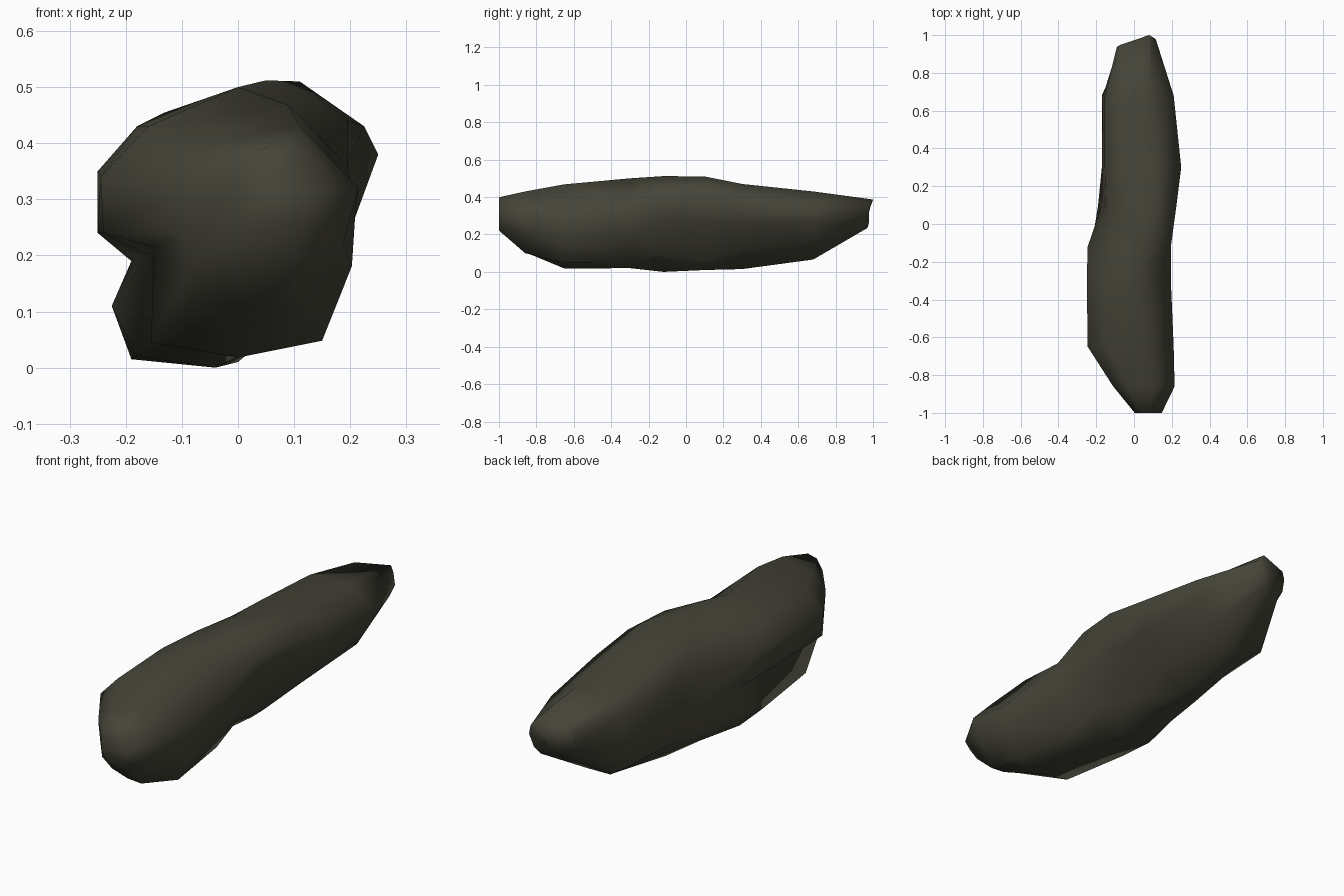
import bpy, bmesh
from math import sin, cos, radians

if "Cube" in bpy.data.objects:
    bpy.data.objects.remove(bpy.data.objects["Cube"])

# Cross-sections along y: nine (x, z) points from lower left, clockwise seen from the front
SECTIONS = [
    (-.86, [(-.04, .13), (-.09, .17), (-.10, .24), (-.11, .33), (-.04, .40), (.11, .43), (.215, .32), (.11, .10), (.04, .105)]),
    (-.65, [(-.155, .045), (-.15, .215), (-.24, .24), (-.245, .34), (-.16, .43), (.09, .468), (.21, .29), (.15, .048), (.00, .018)]),
    (-.30, [(-.18, .02), (-.16, .20), (-.25, .24), (-.25, .35), (-.18, .43), (.00, .50), (.195, .36), (.10, .05), (.00, .02)]),
    (-.12, [(-.19, .015), (-.225, .11), (-.19, .19), (-.245, .32), (-.13, .455), (.05, .512), (.195, .44), (.08, .10), (-.04, .0)]),
    (.10, [(-.14, .015), (-.19, .10), (-.17, .20), (-.15, .34), (-.10, .45), (.11, .51), (.225, .43), (.06, .06), (.00, .01)]),
    (.30, [(-.11, .015), (-.17, .10), (-.17, .22), (-.155, .36), (-.09, .45), (.12, .47), (.25, .38), (.11, .12), (-.02, .015)]),
    (.68, [(-.09, .068), (-.17, .12), (-.165, .24), (-.155, .36), (-.11, .415), (.08, .43), (.21, .35), (.13, .16), (.02, .066)]),
]
# Slanted rear end
REAR = [(0, .25), (-.06, .26), (-.085, .29), (-.09, .35), (-.07, .38), (.08, .387), (.10, .36), (.09, .26), (.06, .235)]


def side_fill(pts):
    """Add a point on the right side, so that it bulges the way the outline does."""
    (x0, z0), (x1, z1) = pts[6], pts[7]
    return pts[:7] + [(x0 * .55 + x1 * .45 + .02, z0 * .55 + z1 * .45)] + pts[7:]


# Front end: a small oval
angles = [radians(240 - 40 * i) for i in range(9)]
front = [(.067 + .067 * cos(a), .31 + .09 * sin(a)) for a in angles]
profiles = [(-1.0, front)] + SECTIONS + [(1.0, REAR)]

# Rock body: loft through the sections
bm = bmesh.new()
rings = []
for y, pts in profiles:
    ring = []
    for x, z in side_fill(pts):
        slant = .33 * abs(x - .08) + .15 * (.387 - z) if y == 1.0 else 0
        ring.append(bm.verts.new((x, y - slant, z)))
    rings.append(ring)
n = len(rings[0])
for a, b in zip(rings, rings[1:]):
    for i in range(n):
        j = (i + 1) % n
        bm.faces.new((a[i], a[j], b[j], b[i]))
bm.faces.new(rings[0])
bm.faces.new(rings[-1])
bmesh.ops.recalc_face_normals(bm, faces=bm.faces)
bmesh.ops.triangulate(bm, faces=bm.faces)
for f in bm.faces:
    f.smooth = True

mesh = bpy.data.meshes.new("rock")
bm.to_mesh(mesh)
bm.free()
rock = bpy.data.objects.new("rock", mesh)
bpy.context.collection.objects.link(rock)

# Dark olive stone
stone = bpy.data.materials.new("dark olive stone")
stone.diffuse_color = (0.060, 0.058, 0.040, 1)
stone.use_nodes = True
stone.node_tree.nodes["Principled BSDF"].inputs["Base Color"].default_value = stone.diffuse_color
mesh.materials.append(stone)
